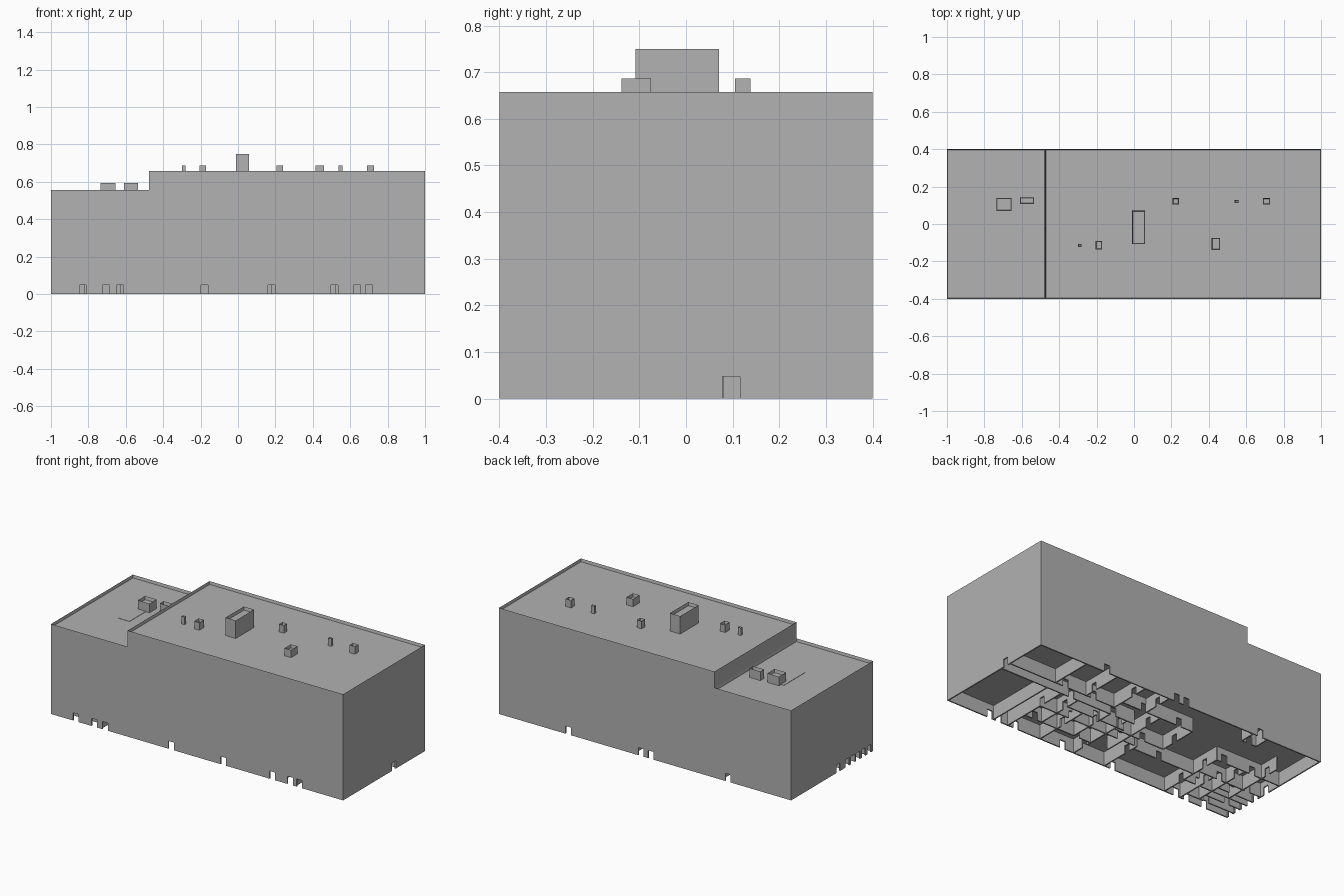
import bpy, bmesh

CEIL = 0.085     # ground floor room height
DOOR_H = 0.048
DOOR_W = 0.037

grey = bpy.data.materials.new("concrete_grey")
grey.diffuse_color = (0.445, 0.445, 0.445, 1)


def finish(name, bm):
    mesh = bpy.data.meshes.new(name)
    bmesh.ops.recalc_face_normals(bm, faces=bm.faces)
    bm.to_mesh(mesh)
    bm.free()
    mesh.materials.append(grey)
    ob = bpy.data.objects.new(name, mesh)
    bpy.context.collection.objects.link(ob)
    return ob


def add_box(bm, x0, x1, y0, y1, z0, z1):
    verts = bmesh.ops.create_cube(bm, size=1)["verts"]
    for v in verts:
        v.co = (x1 if v.co.x > 0 else x0,
                y1 if v.co.y > 0 else y0,
                z1 if v.co.z > 0 else z0)


def rimmed_block(name, x0, x1, y0, y1, z0, z1, rim, depth):
    """Block whose top face is sunk behind a thin raised rim."""
    bm = bmesh.new()
    add_box(bm, x0, x1, y0, y1, z0, z1)
    bm.normal_update()
    top = max(bm.faces, key=lambda f: f.calc_center_median().z)
    bmesh.ops.inset_region(bm, faces=[top], thickness=rim)
    for v in top.verts:
        v.co.z -= depth
    return finish(name, bm)


def wall(bm, axis, at, start, end, doors=(), thick=0.008):
    """Wall along an axis ('x' or 'y'), with door gaps under lintels."""
    def piece(a, b, z0):
        lo, hi = at - thick / 2, at + thick / 2
        if axis == "x":
            add_box(bm, a, b, lo, hi, z0, CEIL)
        else:
            add_box(bm, lo, hi, a, b, z0, CEIL)
    pos = start
    for d in sorted(doors):
        piece(pos, d - DOOR_W / 2, 0)
        piece(d - DOOR_W / 2, d + DOOR_W / 2, DOOR_H)
        pos = d + DOOR_W / 2
    piece(pos, end, 0)


# Main volumes with parapets
rimmed_block("high_block", -0.475, 1, -0.4, 0.4, CEIL, 0.657, 0.005, 0.018)
rimmed_block("low_block", -1, -0.475, -0.4, 0.4, CEIL, 0.557, 0.005, 0.018)

# Flush roof hatch on the low roof
bm = bmesh.new()
add_box(bm, -0.755, -0.68, -0.09, 0.12, 0.535, 0.541)
finish("roof_hatch", bm)

# Roof shafts: x0, x1, y0, y1, top
shafts = [(-0.735, -0.655, 0.07, 0.14, 0.595), (-0.61, -0.535, 0.108, 0.143, 0.595),
          (-0.30, -0.28, -0.122, -0.107, 0.686), (-0.205, -0.17, -0.135, -0.09, 0.686),
          (-0.01, 0.06, -0.108, 0.071, 0.75), (0.207, 0.24, 0.105, 0.138, 0.686),
          (0.415, 0.46, -0.138, -0.075, 0.686), (0.538, 0.56, 0.113, 0.128, 0.686),
          (0.69, 0.727, 0.105, 0.138, 0.686)]
for i, (x0, x1, y0, y1, top) in enumerate(shafts):
    base = 0.535 if top < 0.6 else 0.635
    rimmed_block(f"roof_shaft_{i + 1}", x0, x1, y0, y1, base, top, 0.005, 0.02)

# Ground floor outer walls with doorways
T = 0.008
bm = bmesh.new()
wall(bm, "x", -0.4 + T / 2, -1, 1, (-0.83, -0.705, -0.63, -0.178, 0.18, 0.515, 0.637, 0.70))
wall(bm, "x", 0.4 - T / 2, -1, 1, (0.527, 0.028, -0.04, -0.568))
wall(bm, "y", -1 + T / 2, -0.4 + T, 0.4 - T, (-0.06, -0.15, -0.205, -0.255, -0.31, -0.365))
wall(bm, "y", 1 - T / 2, -0.4 + T, 0.4 - T, (0.097,))
finish("ground_floor_outer_walls", bm)

# Ground floor partitions: axis, position, start, end, doors
partitions = [
    ("x", 0.13, 0.25, 1.0, (0.4, 0.6)), ("x", 0.06, 0.05, 1.0, (0.2, 0.5)),
    ("y", 0.67, -0.4, 0.06, ()), ("y", 0.67, 0.13, 0.4, ()),
    ("y", 0.57, -0.4, 0.06, (-0.1,)), ("y", 0.45, -0.25, 0.06, (-0.05,)),
    ("y", 0.45, 0.13, 0.4, (0.2,)), ("y", 0.25, 0.13, 0.4, (0.3,)),
    ("x", -0.25, 0.1, 0.57, (0.2, 0.5)), ("x", -0.12, -0.1, 0.57, (0.0, 0.35)),
    ("x", -0.03, 0.05, 0.45, (0.25,)), ("y", 0.34, -0.4, -0.03, (-0.2,)),
    ("y", 0.22, -0.25, 0.06, (-0.07,)), ("y", 0.10, -0.4, 0.06, (-0.3, 0.0)),
    ("y", -0.02, -0.25, 0.20, (0.1,)), ("x", 0.20, -0.25, 0.25, (0.1, -0.15)),
    ("y", -0.12, -0.4, -0.12, (-0.2,)), ("y", -0.25, -0.05, 0.20, (0.05,)),
    ("x", -0.05, -0.25, 0.10, (-0.1,)), ("y", 0.08, 0.20, 0.4, (0.3,)),
    ("x", -0.15, -0.55, -0.12, (-0.3,)), ("y", -0.55, -0.4, 0.05, (-0.25, -0.05)),
    ("x", 0.05, -1.0, -0.55, (-0.6, -0.8)), ("x", -0.11, -1.0, -0.55, (-0.7, -0.9)),
    ("x", -0.18, -1.0, -0.75, (-0.85,)), ("x", -0.23, -1.0, -0.55, (-0.65,)),
    ("x", -0.285, -1.0, -0.75, (-0.9,)), ("x", -0.34, -1.0, -0.66, (-0.8,)),
    ("y", -0.66, -0.4, -0.11, (-0.17,)), ("y", -0.75, -0.34, 0.05, (-0.02,)),
    ("y", -0.87, -0.23, 0.18, (0.1,)), ("y", -0.62, 0.30, 0.4, ()),
    ("x", 0.30, -0.62, -0.52, (-0.568,)), ("y", -0.52, 0.30, 0.4, ()),
]
bm = bmesh.new()
for p in partitions:
    wall(bm, *p)
finish("ground_floor_partitions", bm)
